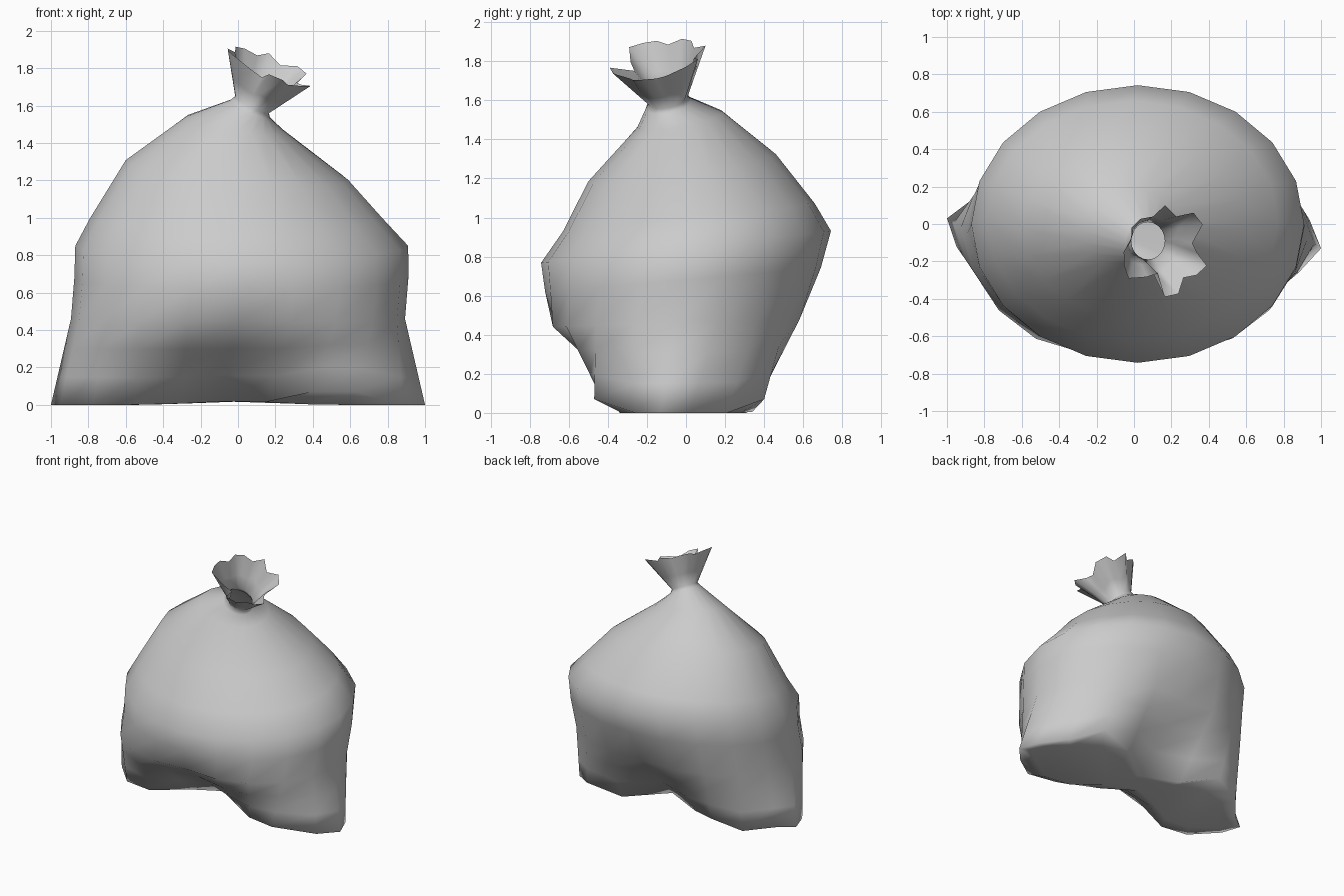
import bpy, bmesh
from math import cos, sin, pi, exp

if "Cube" in bpy.data.objects:
    bpy.data.objects.remove(bpy.data.objects["Cube"])

N = 20


def ring(cx, cy, rx, ry, z, tx=0, ty=0, pinch=0):
    """Tilted ellipse, optionally pinched in depth near the middle."""
    pts = []
    for i in range(N):
        a = 2 * pi * i / N
        dx, dy = rx * cos(a), ry * sin(a)
        dy *= 1 - pinch * exp(-(dx / 0.3) ** 2)
        pts.append((cx + dx, cy + dy, z + tx * dx + ty * dy))
    return pts


def blend(a, b, t):
    return [tuple(p + (q - p) * t for p, q in zip(u, v)) for u, v in zip(a, b)]


# Pinched base outline with two pointed corners
base_xy = [(1.0, -.13), (.94, .02), (.8, .21), (.6, .40), (.33, .34),
           (.05, .10), (-.25, .24), (-.5, .39), (-.72, .31), (-.88, .12),
           (-1.0, .03), (-.95, -.12), (-.77, -.31), (-.55, -.34), (-.3, -.17),
           (-.08, -.08), (.15, -.22), (.4, -.43), (.63, -.47), (.88, -.26)]
base = [(x, y, max(0.02 * exp(-(x / .3) ** 2), .07 if abs(y) > .38 else 0))
        for x, y in base_xy]
underside = [(x * .92, y * .7, 0.02 * exp(-(x / .3) ** 2)) for x, y in base_xy]

# Gathered, jagged rim above the tie
radii = [.17, .155, .25, .26, .20, .25, .20, .22, .22, .19,
         .22, .23, .24, .165, .12, .24, .235, .17, .21, .235]
rim = []
for i, r in enumerate(radii):
    a = 2 * pi * i / N
    dx, dy = r * cos(a), r * sin(a)
    rim.append((.165 + dx, -.15 + dy, 1.80 - .43 * dx + .22 * dy + .5 * (r - .2)))

# Body rings from base to tie
low = ring(0, -.05, .893, .70, .46, 0, .03, .12)
neck = ring(.075, -.09, .09, .10, 1.605, -.5, .2)
rings = [
    underside, base,
    blend(base, low, .33), blend(base, low, .67), low,
    ring(.018, -.015, .893, .72, .68, 0, .09, .02),
    ring(.02, 0, .89, .742, .85, 0, .11),
    ring(-.01, .015, .78, .645, 1.0, 0, .11),
    ring(-.005, -.02, .595, .48, 1.255, -.09, .145),
    ring(-.015, -.03, .265, .22, 1.5, -.15, .18),
    ring(.065, -.09, .108, .115, 1.58, -.45, .17),
    neck, blend(neck, rim, .4), rim]

bm = bmesh.new()
loops = [[bm.verts.new(p) for p in r] for r in rings]
for lo, hi in zip(loops, loops[1:]):
    for i in range(N):
        j = (i + 1) % N
        bm.faces.new((lo[i], lo[j], hi[j], hi[i]))
# Close the underside with strips running front to back
u = loops[0]
bm.faces.new((u[0], u[N - 1], u[1]))
for i in range(1, N // 2 - 1):
    bm.faces.new((u[i], u[N - i], u[N - i - 1], u[i + 1]))
bm.faces.new((u[N // 2 - 1], u[N // 2 + 1], u[N // 2]))
bmesh.ops.recalc_face_normals(bm, faces=bm.faces)

mesh = bpy.data.meshes.new("tied_bag")
bm.to_mesh(mesh)
bm.free()
mesh.shade_smooth()
bag = bpy.data.objects.new("tied_bag", mesh)
bpy.context.collection.objects.link(bag)
